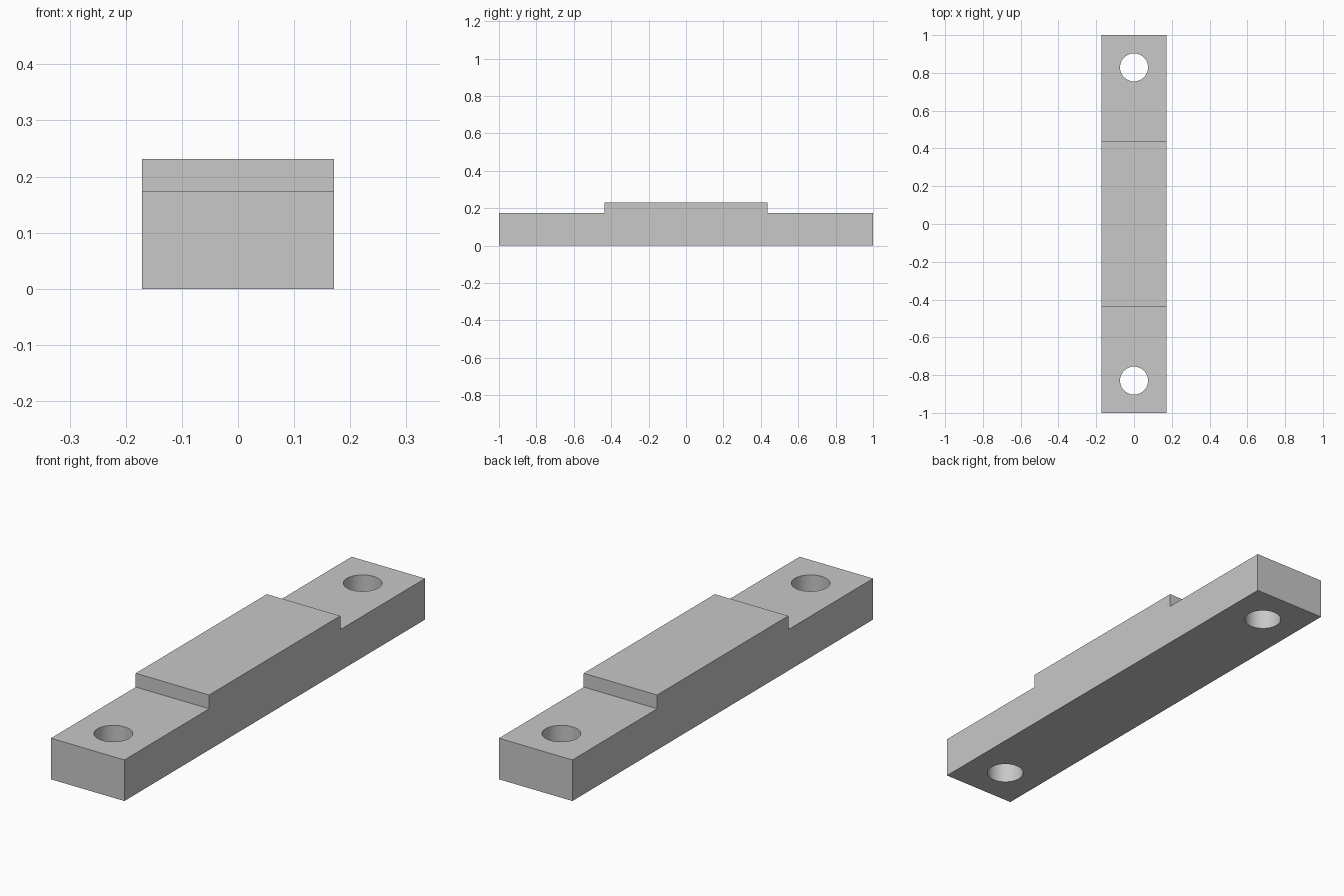
import bpy
import bmesh

cube = bpy.data.objects.get("Cube")
if cube:
    bpy.data.objects.remove(cube, do_unlink=True)

HALF_WIDTH = 0.171
BASE_TOP, PAD_TOP = 0.173, 0.231
PAD_END = 0.436
HOLE_Y, HOLE_RADIUS = 0.829, 0.074

grey = bpy.data.materials.new("plain grey")
grey.use_nodes = True
colour = (0.58, 0.58, 0.58, 1)
grey.diffuse_color = colour
grey.node_tree.nodes["Principled BSDF"].inputs["Base Color"].default_value = colour

# Stepped bar: side profile extruded across the width
half = [(1, 0), (1, BASE_TOP), (PAD_END, BASE_TOP), (PAD_END, PAD_TOP)]
profile = half + [(-y, z) for y, z in reversed(half)]
bm = bmesh.new()
side = bm.faces.new([bm.verts.new((-HALF_WIDTH, y, z)) for y, z in profile])
result = bmesh.ops.extrude_face_region(bm, geom=[side])
moved = [v for v in result["geom"] if isinstance(v, bmesh.types.BMVert)]
bmesh.ops.translate(bm, verts=moved, vec=(2 * HALF_WIDTH, 0, 0))
bmesh.ops.recalc_face_normals(bm, faces=bm.faces)
mesh = bpy.data.meshes.new("stepped_bar")
bm.to_mesh(mesh)
bm.free()
mesh.materials.append(grey)
bar = bpy.data.objects.new("stepped_bar", mesh)
bpy.context.collection.objects.link(bar)


def drill(y):
    """Cut a round hole straight through the bar."""
    bpy.ops.mesh.primitive_cylinder_add(
        vertices=64, radius=HOLE_RADIUS, depth=1, location=(0, y, 0))
    cutter = bpy.context.object
    cutter.name = "hole_cutter"
    cutter.hide_render = True
    cutter.data.materials.append(grey)
    cut = bar.modifiers.new("bolt_hole", 'BOOLEAN')
    cut.operation = 'DIFFERENCE'
    cut.solver = 'EXACT'
    cut.object = cutter
    bpy.ops.object.select_all(action='DESELECT')
    bar.select_set(True)
    bpy.context.view_layer.objects.active = bar
    bpy.ops.object.modifier_apply(modifier=cut.name)
    bpy.data.objects.remove(cutter, do_unlink=True)


# Bolt holes at both ends
for end in (-1, 1):
    drill(end * HOLE_Y)

bpy.ops.object.shade_smooth_by_angle()
